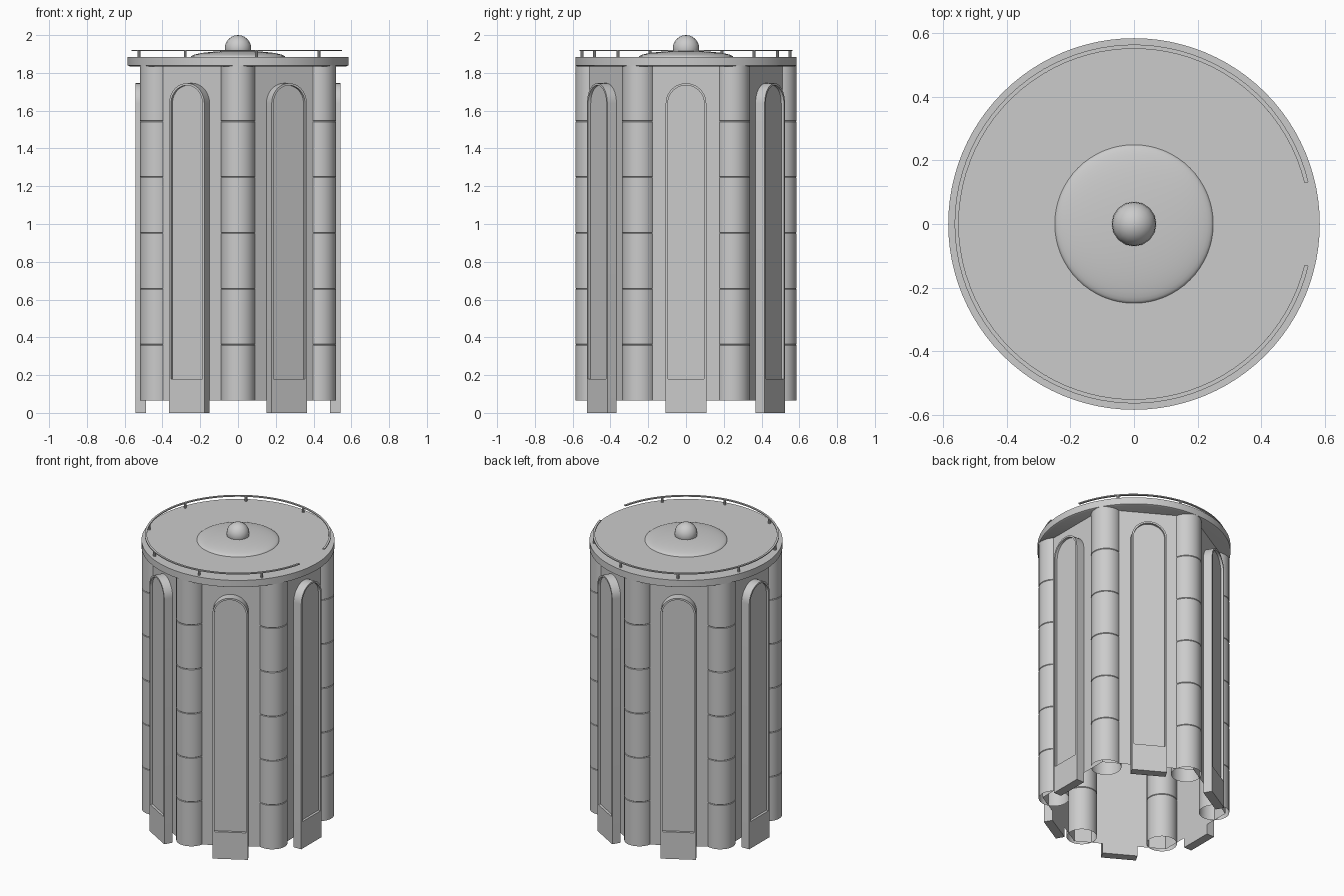
import bpy, bmesh
from math import pi, sin, cos, radians, sqrt

if "Cube" in bpy.data.objects:
    bpy.data.objects.remove(bpy.data.objects["Cube"])


def finish(name, bm, smooth=True, angle=0.0):
    bmesh.ops.recalc_face_normals(bm, faces=bm.faces)
    me = bpy.data.meshes.new(name)
    bm.to_mesh(me)
    bm.free()
    ob = bpy.data.objects.new(name, me)
    bpy.context.collection.objects.link(ob)
    ob.rotation_euler.z = angle
    if smooth:
        bpy.ops.object.select_all(action='DESELECT')
        ob.select_set(True)
        bpy.context.view_layer.objects.active = ob
        bpy.ops.object.shade_smooth_by_angle(angle=radians(35))
    return ob


def bridge(bm, a, b, closed=True):
    n = len(a)
    for i in range(n if closed else n - 1):
        j = (i + 1) % n
        bm.faces.new((a[i], a[j], b[j], b[i]))


def lathe(name, profile, sides, cx=0, cap=False, smooth=True, angle=0.0, phase=0.0):
    """Revolve (radius, z) points about a vertical axis at x = cx."""
    bm = bmesh.new()
    rings = [[bm.verts.new((cx + r * cos(phase + 2 * pi * i / sides),
                            r * sin(phase + 2 * pi * i / sides), z))
              for i in range(sides)] for r, z in profile]
    for a, b in zip(rings, rings[1:]):
        bridge(bm, a, b)
    if cap:
        bm.faces.new(rings[0])
        bm.faces.new(rings[-1])
    return finish(name, bm, smooth, angle)


BASE, TOP, APOTHEM = 0.065, 1.84, 0.487

# Hexagonal wall, open underneath, corners buried in the columns
lathe("hexagonal_wall", [(APOTHEM * 2 / sqrt(3), BASE), (APOTHEM * 2 / sqrt(3), TOP)],
      6, smooth=False, phase=pi / 6)

# Columns made of six drums separated by hairline grooves
drum = (TOP - BASE) / 6
column = [(0.092, BASE)]
for k in range(1, 6):
    z = BASE + k * drum
    column += [(0.092, z - 0.003), (0.089, z), (0.092, z + 0.003)]
column.append((0.092, TOP))
for k in range(6):
    lathe(f"column_{k + 1}", column, 32, cx=0.493, angle=pi / 6 + k * pi / 3)


# Arched window bays with a thin rim, recessed panel and solid sill
def arch(bm, x, half, bottom, spring=1.638, steps=20):
    pts = [(-half, bottom), (half, bottom)]
    pts += [(half * cos(pi * i / steps), spring + half * sin(pi * i / steps))
            for i in range(steps + 1)]
    return [bm.verts.new((x, y, z)) for y, z in pts]


for k in range(6):
    bm = bmesh.new()
    back = arch(bm, APOTHEM, 0.1075, 0)
    front = arch(bm, 0.543, 0.1075, 0)
    rim = arch(bm, 0.543, 0.096, 0.18)
    recess = arch(bm, 0.527, 0.096, 0.18)
    bridge(bm, back, front)
    bridge(bm, front, rim)
    bridge(bm, rim, recess)
    bm.faces.new(recess)
    bm.faces.new(back)
    finish(f"arched_window_{k + 1}", bm, angle=k * pi / 3)

# Roof slab
lathe("roof_slab", [(0.575, 1.835), (0.585, 1.84), (0.585, 1.885)], 96, cap=True)

# Low roof dome and ball finial
lathe("roof_dome", [(0.25 * cos(t * pi / 24), 1.884 + 0.033 * sin(t * pi / 24))
                    for t in range(12)], 64, cap=True)
bm = bmesh.new()
bmesh.ops.create_uvsphere(bm, u_segments=16, v_segments=12, radius=0.07)
bmesh.ops.translate(bm, verts=bm.verts, vec=(0, 0, 1.93))
finish("ball_finial", bm)

# Railing: flat arc with a gap on the +x side
bm = bmesh.new()
start, steps = radians(13.5), 80
sections = []
for i in range(steps + 1):
    a = start + (2 * pi - 2 * start) * i / steps
    sections.append([bm.verts.new((r * cos(a), r * sin(a), z))
                     for r, z in ((0.552, 1.915), (0.565, 1.915), (0.565, 1.922), (0.552, 1.922))])
for a, b in zip(sections, sections[1:]):
    bridge(bm, a, b)
bm.faces.new(sections[0])
bm.faces.new(sections[-1])
finish("railing", bm)

# Railing posts
for k in range(1, 9):
    lathe(f"railing_post_{k}", [(0.008, 1.88), (0.008, 1.918)], 10,
          cx=0.5585, cap=True, angle=radians(40 * k))
